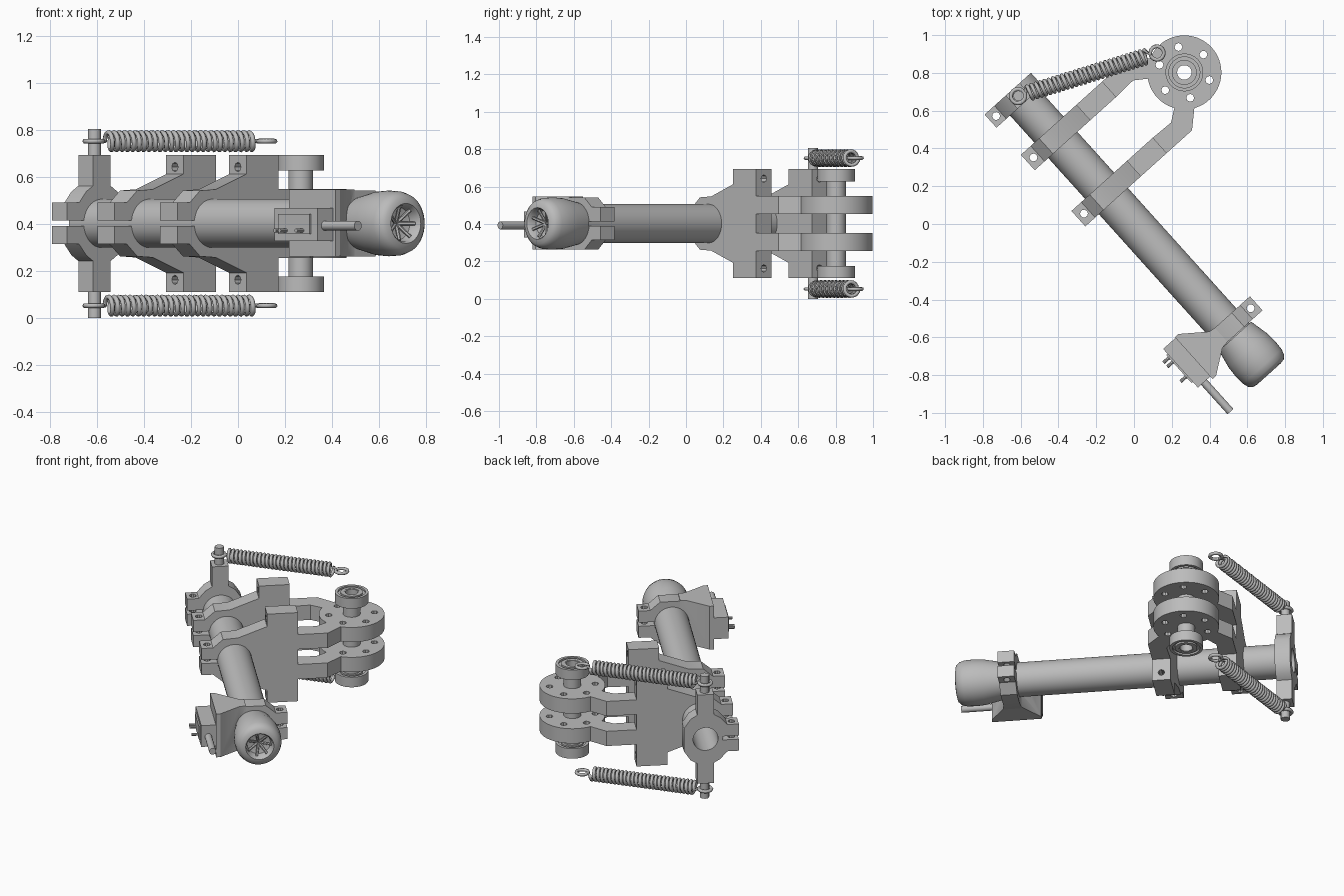
import bpy, bmesh, math
from mathutils import Vector, Matrix

if "Cube" in bpy.data.objects:
    bpy.data.objects.remove(bpy.data.objects["Cube"])

MID = 0.4025                     # height of the main tube axis
TURN = math.radians(-48)         # local x runs along the tube

grey = bpy.data.materials.new("plain grey")
grey.use_nodes = True
grey.diffuse_color = (0.5, 0.5, 0.5, 1)
grey.node_tree.nodes["Principled BSDF"].inputs["Base Color"].default_value = (0.5, 0.5, 0.5, 1)


def place(name, bm, smooth=True):
    bmesh.ops.recalc_face_normals(bm, faces=bm.faces)
    mesh = bpy.data.meshes.new(name)
    bm.to_mesh(mesh)
    bm.free()
    mesh.materials.append(grey)
    ob = bpy.data.objects.new(name, mesh)
    bpy.context.collection.objects.link(ob)
    ob.location.z = MID
    ob.rotation_euler.z = TURN
    if smooth:
        shade(ob)
    return ob


def shade(ob):
    bpy.ops.object.select_all(action='DESELECT')
    ob.select_set(True)
    bpy.context.view_layer.objects.active = ob
    bpy.ops.object.shade_smooth_by_angle(angle=math.radians(35))


def prism(name, outline, a, b, along):
    """Extrude a 2D outline along x (outline is y,z) or z (outline is x,y)."""
    bm = bmesh.new()
    spot = (lambda p, q: (a, p, q)) if along == 'x' else (lambda p, q: (p, q, a))
    face = bm.faces.new([bm.verts.new(spot(p, q)) for p, q in outline])
    out = bmesh.ops.extrude_face_region(bm, geom=[face])
    step = Vector((b - a, 0, 0) if along == 'x' else (0, 0, b - a))
    bmesh.ops.translate(bm, vec=step, verts=[v for v in out["geom"] if isinstance(v, bmesh.types.BMVert)])
    return place(name, bm, False)


def rod(name, r, start, end, sides=24):
    start, end = Vector(start), Vector(end)
    d = end - start
    m = Matrix.Translation((start + end) / 2) @ d.to_track_quat('Z', 'Y').to_matrix().to_4x4()
    bm = bmesh.new()
    bmesh.ops.create_cone(bm, cap_ends=True, segments=sides, radius1=r, radius2=r, depth=d.length, matrix=m)
    return place(name, bm)


def lathe(name, profile, axis='z', centre=(0, 0, 0), closed=False):
    """Spin (radius, distance) points around an axis through centre."""
    bm = bmesh.new()
    ax = Vector((1, 0, 0) if axis == 'x' else (0, 0, 1))
    verts = [bm.verts.new(Vector((d, r, 0) if axis == 'x' else (r, 0, d)) + Vector(centre)) for r, d in profile]
    pairs = list(zip(verts, verts[1:])) + ([(verts[-1], verts[0])] if closed else [])
    edges = [bm.edges.new(p) for p in pairs]
    bmesh.ops.spin(bm, geom=verts + edges, cent=centre, axis=ax, angle=math.tau, steps=48, use_duplicate=False)
    bmesh.ops.remove_doubles(bm, verts=bm.verts, dist=0.0002)
    return place(name, bm)


def cut(ob, cutters):
    """Drill the cutters out of the part and drop them."""
    for c in cutters:
        c.hide_render = True
        mod = ob.modifiers.new("drill", 'BOOLEAN')
        mod.object = c
        mod.solver = 'EXACT'
    bpy.context.view_layer.update()
    graph = bpy.context.evaluated_depsgraph_get()
    mesh = bpy.data.meshes.new_from_object(ob.evaluated_get(graph))
    ob.modifiers.clear()
    ob.data = mesh
    for c in cutters:
        bpy.data.objects.remove(c)
    shade(ob)


def mirrored(upper, side=1):
    full = upper + [(p, -q) for p, q in reversed(upper)]
    return [(p * side, q) for p, q in full]


def bore(u):
    return rod("cutter", 0.1, (u - 0.2, 0, 0), (u + 0.2, 0, 0), 48)


def lug_hole(u, v):
    return rod("cutter", 0.021, (u, v, -0.2), (u, v, 0.2), 10)


LUG = [(-0.08, 0.012), (-0.2, 0.012), (-0.2, 0.088), (-0.13, 0.088)]

# Main tube, open at the far end
lathe("main_tube", [(0.1035, -0.96), (0.1035, 0.85), (0.075, 0.85), (0.075, -0.96)], 'x', closed=True)

# Rounded foot with a recessed end
lathe("foot_cap", [(0.09, 0.8), (0.115, 0.8), (0.136, 0.9), (0.14, 0.96), (0.137, 1.015), (0.128, 1.045),
                   (0.11, 1.063), (0.085, 1.068), (0.078, 1.06), (0.07, 1.015), (0, 0.995)], 'x')
for i in range(7):
    a = i * math.tau / 7
    rod("foot_recess_rib", 0.008, (1.005, 0, 0), (1.045, 0.073 * math.cos(a), 0.073 * math.sin(a)), 6)

# End collar with its upright posts and spring pins
end = -0.913
collar = prism("end_collar", mirrored(LUG + [(-0.09, 0.135), (-0.05, 0.16), (-0.05, 0.292), (0.05, 0.292),
                                             (0.05, 0.16), (0.09, 0.135), (0.13, 0.075)]), end - 0.047, end + 0.047, 'x')
cut(collar, [bore(end), lug_hole(end, -0.16)])

# Joint centre, between the two arm clamps
JU, JV = -0.418, 0.735

# Arm clamps with gusset and tall mounting block
for u, side in ((JU - 0.2, "rear"), (JU + 0.2, "front")):
    arm = prism(side + "_arm_clamp", mirrored(LUG + [(-0.07, 0.14), (0.02, 0.145), (0.195, 0.21),
                                                     (0.195, 0.292), (0.38, 0.292)]), u - 0.055, u + 0.055, 'x')
    bolts = [rod("cutter", 0.02, (u, 0.15, z), (u, 0.45, z), 8) for z in (-0.24, 0.24)]
    cut(arm, [bore(u), lug_hole(u, -0.16)] + bolts)

for s, level in ((-1, "lower"), (1, "upper")):
    low, high = sorted((s * 0.05, s * 0.147))
    # Fork arms from the blocks to the disc
    for k, side in ((-1, "rear"), (1, "front")):
        plan = [(0.145, 0.375), (0.255, 0.375), (0.255, 0.56), (0.165, 0.66), (0.09, 0.59), (0.15, 0.505)]
        prism(f"{level}_{side}_fork_arm", [(JU + k * p, q) for p, q in plan], low, high, 'z')
    # Drilled joint disc
    disc = rod(level + "_joint_disc", 0.196, (JU, JV, low), (JU, JV, high), 64)
    holes = [rod("cutter", 0.045, (JU, JV, low - 0.1), (JU, JV, high + 0.1), 32)]
    for i in range(6):
        a = math.radians(43 + 60 * i) - TURN
        x, y = JU + 0.138 * math.cos(a), JV + 0.138 * math.sin(a)
        holes.append(rod("cutter", 0.021, (x, y, low - 0.1), (x, y, high + 0.1), 8))
    cut(disc, holes)
    # Grooved bearing
    a, b, g = s * 0.292, s * 0.226, s * 0.012
    lathe(level + "_bearing", [(0.045, a), (0.066, a), (0.066, a - g), (0.082, a - g), (0.082, a), (0.1, a),
                               (0.1, b), (0.082, b), (0.082, b + g), (0.066, b + g), (0.066, b), (0.045, b)],
          centre=(JU, JV, 0), closed=True)
    # Spring pin on the post
    rod(level + "_spring_pin", 0.028, (end, 0, s * 0.28), (end, 0, s * 0.4025), 12)

# Hollow joint stem
lathe("joint_stem", [(0.038, -0.29), (0.052, -0.29), (0.052, 0.29), (0.038, 0.29)], centre=(JU, JV, 0), closed=True)

# Coil springs with a loop at each end
for s, level in ((-1, "lower"), (1, "upper")):
    p0 = Vector((-0.614, 0.677, MID + s * 0.35))
    p1 = Vector((0.122, 0.905, MID + s * 0.35))
    d = (p1 - p0).normalized()
    n, up, full = Vector((-d.y, d.x, 0)), Vector((0, 0, 1)), (p1 - p0).length
    path = [p0 + 0.038 * (d * math.cos(t) + n * math.sin(t)) for t in [i * math.tau / 16 for i in range(17)]]
    turns, per = 27, 16
    for i in range(turns * per + 1):
        t = i / (turns * per)
        a = i * math.tau / per
        path.append(p0 + d * (0.06 + t * (full - 0.12)) + 0.037 * (n * math.cos(a) + up * math.sin(a)))
    path += [p1 + 0.036 * (-d * math.cos(t) + n * math.sin(t)) for t in [i * math.tau / 16 for i in range(17)]]
    curve = bpy.data.curves.new(level + "_spring", 'CURVE')
    curve.dimensions = '3D'
    curve.bevel_depth = 0.0105
    curve.bevel_resolution = 1
    curve.use_fill_caps = True
    line = curve.splines.new('POLY')
    line.points.add(len(path) - 1)
    for point, p in zip(line.points, path):
        point.co = (*p, 1)
    curve.materials.append(grey)
    bpy.context.collection.objects.link(bpy.data.objects.new(level + "_spring", curve))

# Foot clamp with lugs on the far side and a flared bracket
foot = 0.745
clamp = prism("foot_clamp", mirrored(LUG + [(-0.07, 0.14), (0.1, 0.14), (0.13, 0.12)], -1), foot - 0.05, foot + 0.05, 'x')
cut(clamp, [bore(foot), lug_hole(foot, 0.16)])
flare = [(0.695, -0.05), (0.795, -0.05), (0.8, -0.09), (0.888, -0.215), (0.888, -0.24),
         (0.59, -0.24), (0.59, -0.215), (0.69, -0.085)]
cut(prism("flared_bracket", flare, -0.14, 0.145, 'z'), [bore(foot)])

# Switch box with terminals and lever
prism("switch_box", [(0.595, -0.328), (0.87, -0.328), (0.87, -0.235), (0.595, -0.235)], -0.075, 0.065, 'z')
prism("switch_plate", [(0.63, -0.337), (0.83, -0.337), (0.83, -0.32), (0.63, -0.32)], -0.045, 0.04, 'z')
for u in (0.65, 0.68, 0.785):
    rod("switch_terminal", 0.009, (u, -0.31, -0.03), (u, -0.375, -0.03), 8)
rod("switch_lever", 0.021, (0.85, -0.285, -0.01), (1.08, -0.285, -0.01), 16)
